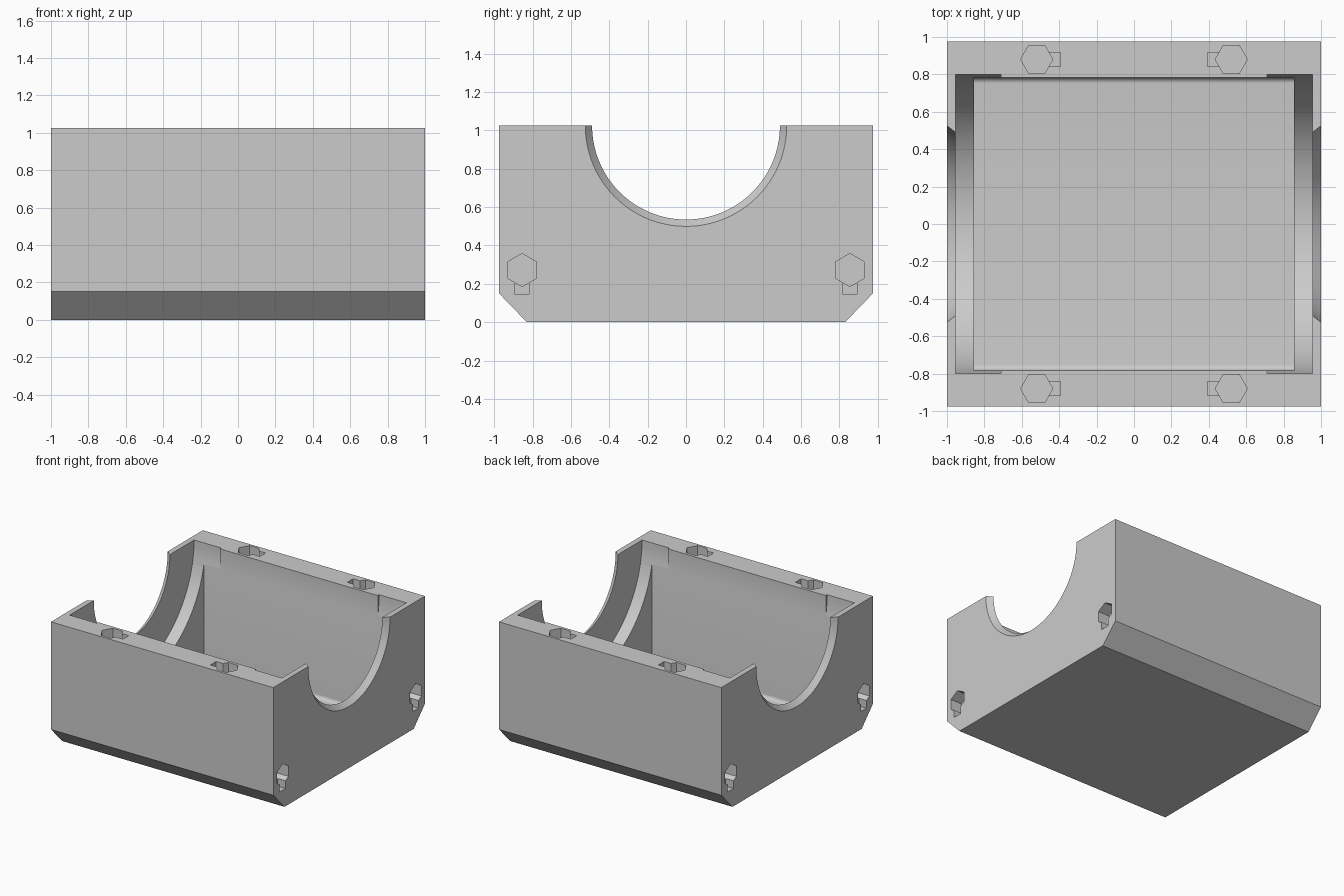
import bpy, bmesh
from math import sin, cos, pi, radians
from mathutils import Vector

default = bpy.data.objects.get("Cube")
if default:
    bpy.data.objects.remove(default, do_unlink=True)

X, Y, Z = Vector((1, 0, 0)), Vector((0, 1, 0)), Vector((0, 0, 1))
TOP, HALF_Y = 1.025, 0.975

grey = bpy.data.materials.new("plain grey")
grey.use_nodes = True
grey.diffuse_color = (0.6, 0.6, 0.6, 1)
grey.node_tree.nodes["Principled BSDF"].inputs["Base Color"].default_value = (0.6, 0.6, 0.6, 1)


def loft(name, sections):
    """Closed solid joining two matching loops of points."""
    bm = bmesh.new()
    a, b = [[bm.verts.new(p) for p in loop] for loop in sections]
    n = len(a)
    bm.faces.new(a)
    bm.faces.new(b)
    for i in range(n):
        j = (i + 1) % n
        bm.faces.new((a[i], a[j], b[j], b[i]))
    bmesh.ops.recalc_face_normals(bm, faces=bm.faces)
    mesh = bpy.data.meshes.new(name)
    bm.to_mesh(mesh)
    bm.free()
    mesh.materials.append(grey)
    obj = bpy.data.objects.new(name, mesh)
    bpy.context.collection.objects.link(obj)
    return obj


def prism(name, profile, origin, u, v, along):
    """Extrude a flat profile, drawn on axes u and v, by the vector along."""
    base = [origin + u * p + v * q for p, q in profile]
    return loft(name, [base, [p + along for p in base]])


def disc(name, x0, r0, x1, r1, n=128):
    """Round cutter along x, centred on the top plane."""
    angles = [2 * pi * i / n for i in range(n)]
    return loft(name, [[(x, r * cos(t), TOP + r * sin(t)) for t in angles]
                       for x, r in ((x0, r0), (x1, r1))])


# Housing block with chamfered lower edges
block = [(-HALF_Y, TOP), (-HALF_Y, 0.15), (-0.83, 0), (0.83, 0), (HALF_Y, 0.15), (HALF_Y, TOP)]
housing = prism("housing", block, -X, Y, Z, 2 * X)


def cut(cutter):
    mod = housing.modifiers.new("cut", 'BOOLEAN')
    mod.operation, mod.solver, mod.object = 'DIFFERENCE', 'EXACT', cutter
    cutter.hide_render = True
    bpy.context.view_layer.objects.active = housing
    bpy.ops.object.modifier_apply(modifier=mod.name)
    bpy.data.objects.remove(cutter, do_unlink=True)


# Main cavity with rounded floor edges
WALL, FLOOR, R = 0.782, 0.05, 0.03
arc = [(WALL - R + R * sin(t), FLOOR + R - R * cos(t)) for t in [pi / 2 * i / 6 for i in range(7)]]
cavity = arc + [(WALL, 1.2), (-WALL, 1.2)] + [(-p, q) for p, q in reversed(arc)]
cut(prism("cavity_cutter", cavity, -0.855 * X, Y, Z, 1.71 * X))

# Round grooves and tapered half-round openings at both ends
for s in (-1, 1):
    cut(disc("groove_cutter", s * 0.71, 0.8, s * 0.955, 0.8))
    cut(disc("opening_cutter", s * 0.94, 0.478, s * 1.02, 0.541))

# Hexagonal sockets, each with a small side slot
hexagon = [(0.086 * cos(i * pi / 3), 0.086 * sin(i * pi / 3)) for i in range(6)]
slot = [(0, -0.037), (0.127, -0.037), (0.127, 0.037), (0, 0.037)]


def socket(centre, u, v, inward):
    start = centre - inward * 0.02
    cut(prism("socket_cutter", hexagon, start, u, v, inward * 0.12))
    cut(prism("slot_cutter", slot, start, u, v, inward * 0.09))


for sx in (-1, 1):
    for sy in (-1, 1):
        socket(Vector((sx * 0.52, sy * 0.88, TOP)), -sx * X, Y, -Z)
        socket(Vector((sx, sy * 0.855, 0.272)), -Z, Y, -sx * X)

# Smooth the curved surfaces, keep the machined edges crisp
bpy.ops.object.select_all(action='DESELECT')
housing.select_set(True)
bpy.context.view_layer.objects.active = housing
bpy.ops.object.shade_smooth_by_angle(angle=radians(25))
